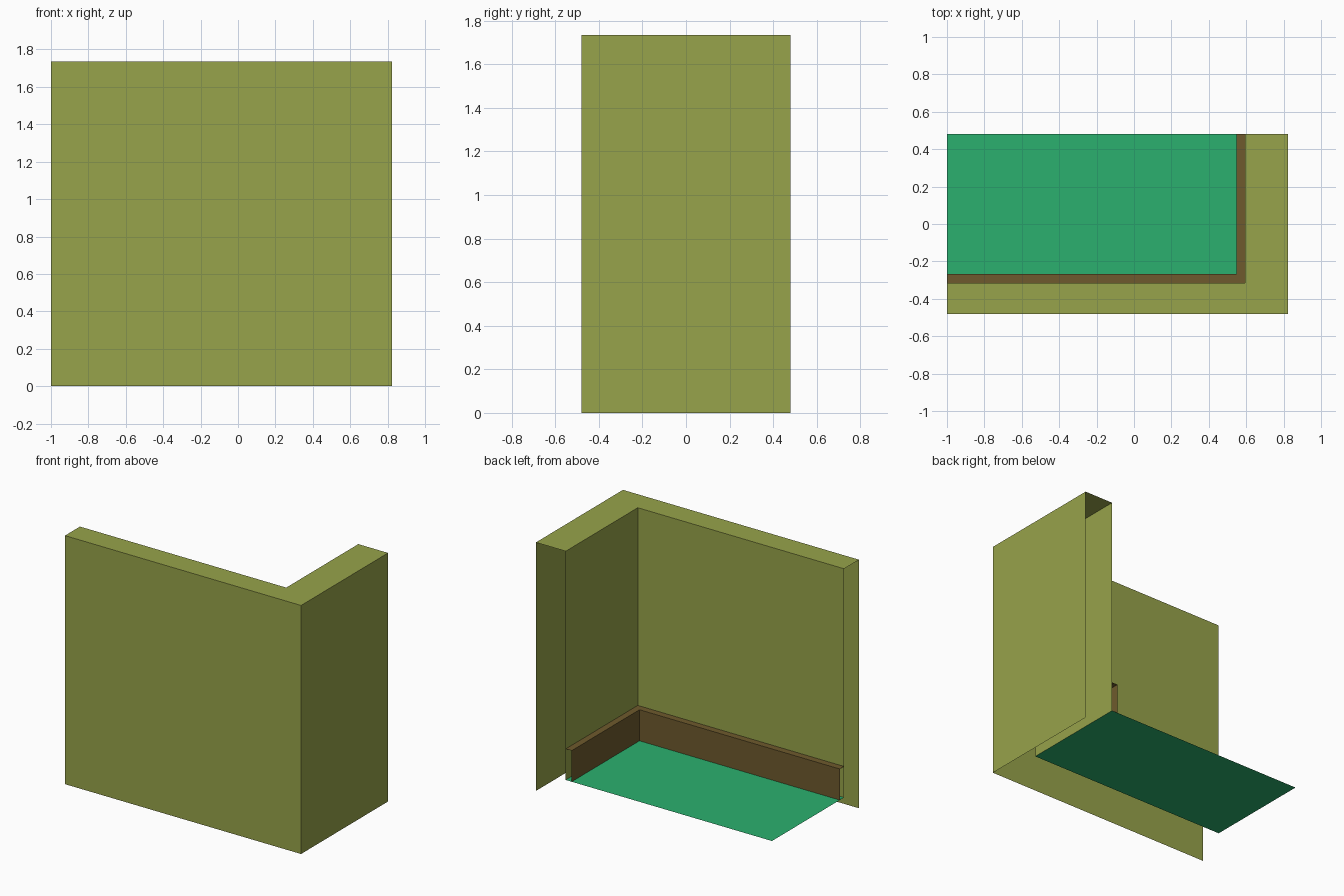
import bpy, bmesh

if "Cube" in bpy.data.objects:
    bpy.data.objects.remove(bpy.data.objects["Cube"])

X_END, Y_END = -1.0, 0.48      # open ends of the two wall runs
TOP, FLOOR, TRIM = 1.735, 0.138, 0.355


def material(name, rgb):
    m = bpy.data.materials.new(name)
    m.diffuse_color = (*rgb, 1)
    m.use_nodes = True
    m.node_tree.nodes["Principled BSDF"].inputs["Base Color"].default_value = m.diffuse_color
    return m


def add_object(name, bm, mat):
    me = bpy.data.meshes.new(name)
    bm.to_mesh(me)
    bm.free()
    me.materials.append(mat)
    ob = bpy.data.objects.new(name, me)
    bpy.context.collection.objects.link(ob)
    return ob


def corner_sweep(name, profile, mat):
    """Sweep an open profile of (corner_x, corner_y, z) round the L-shaped corner."""
    bm = bmesh.new()
    rows = [[bm.verts.new(p) for p in ((X_END, y, z), (x, y, z), (x, Y_END, z))]
            for x, y, z in profile]
    for a, b in zip(rows, rows[1:]):
        for i in range(2):
            bm.faces.new((a[i], a[i + 1], b[i + 1], b[i]))
    return add_object(name, bm, mat)


olive = material("olive_wall", (0.31, 0.367, 0.069))
brown = material("brown_trim", (0.156, 0.102, 0.026))
green = material("green_floor", (0.024, 0.434, 0.156))

outer = (0.823, -0.48)
inner = (0.593, -0.315)
trim = (0.547, -0.268)

# Walls: outer skin, top cap and inner skin, with open ends and underside
corner_sweep("walls", [(*outer, 0), (*outer, TOP), (*inner, TOP), (*inner, FLOOR)], olive)

# Skirting board: top ledge and inner face
corner_sweep("skirting_board", [(*inner, TRIM), (*trim, TRIM), (*trim, FLOOR)], brown)

# Floor: single sheet reaching the inner wall skin
bm = bmesh.new()
bm.faces.new([bm.verts.new((x, y, FLOOR)) for x, y in
              ((X_END, inner[1]), inner, (inner[0], Y_END), (X_END, Y_END))])
add_object("floor", bm, green)
